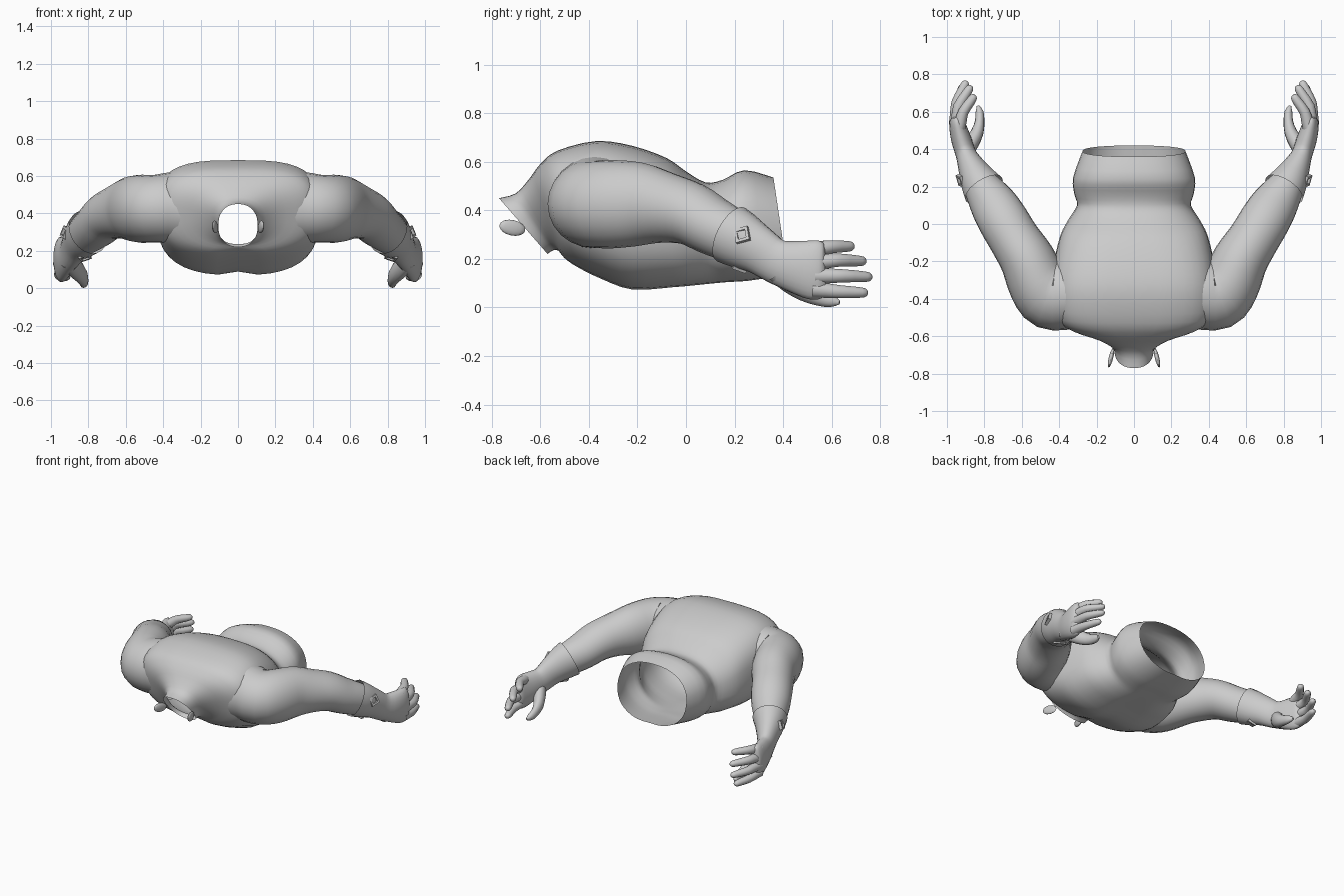
import bpy, bmesh, math
from mathutils import Vector, Matrix

if "Cube" in bpy.data.objects:
    bpy.data.objects.remove(bpy.data.objects["Cube"])


def spline(rows, steps):
    """Catmull-Rom interpolation of parameter rows."""
    out = []
    n = len(rows)
    for i in range(n - 1):
        p0, p1, p2, p3 = rows[max(i - 1, 0)], rows[i], rows[i + 1], rows[min(i + 2, n - 1)]
        for k in range(steps):
            t = k / steps
            out.append([0.5 * (2 * b + (c - a) * t + (2 * a - 5 * b + 4 * c - d) * t * t
                        + (3 * b - a - 3 * c + d) * t ** 3)
                        for a, b, c, d in zip(p0, p1, p2, p3)])
    out.append(list(rows[-1]))
    return out


def finish(name, bm, mirror, angle=50):
    bmesh.ops.recalc_face_normals(bm, faces=bm.faces)
    me = bpy.data.meshes.new(name)
    bm.to_mesh(me)
    bm.free()
    ob = bpy.data.objects.new(name, me)
    bpy.context.collection.objects.link(ob)
    if mirror:
        ob.modifiers.new("mirror", 'MIRROR').use_mirror_merge = False
    bpy.ops.object.select_all(action='DESELECT')
    ob.select_set(True)
    bpy.context.view_layer.objects.active = ob
    bpy.ops.object.shade_smooth_by_angle(angle=math.radians(angle))
    return ob


def skin(name, rings, mirror=True, caps=(False, False)):
    bm = bmesh.new()
    vs = [[bm.verts.new(p) for p in r] for r in rings]
    n = len(rings[0])
    for a, b in zip(vs, vs[1:]):
        for i in range(n):
            j = (i + 1) % n
            bm.faces.new((a[i], a[j], b[j], b[i]))
    if caps[0]:
        bm.faces.new(vs[0])
    if caps[1]:
        bm.faces.new(vs[-1])
    return finish(name, bm, mirror)


def frame(t):
    side = t.cross(Vector((0, 0, 1))).normalized()
    return side, side.cross(t).normalized()


def limb(name, rows, sides=20, steps=3, caps=(False, False)):
    """Loft of ellipses; rows are x, y, z, half width, half height."""
    pts = spline(rows, steps)
    cs = [Vector(p[:3]) for p in pts]
    rings = []
    for i, p in enumerate(pts):
        t = (cs[min(i + 1, len(cs) - 1)] - cs[max(i - 1, 0)]).normalized()
        s, u = frame(t)
        rings.append([cs[i] + s * p[3] * math.cos(a) + u * p[4] * math.sin(a)
                      for a in (2 * math.pi * k / sides for k in range(sides))])
    return skin(name, rings, True, caps)


# Torso: top y, top z, bottom y, bottom z, half width, squareness
torso = [(-.77, .45, -.57, .22, .105, 2.3), (-.70, .47, -.545, .235, .125, 2.3),
         (-.645, .53, -.525, .23, .22, 2.4), (-.60, .59, -.50, .20, .345, 2.7),
         (-.53, .645, -.45, .165, .42, 3.1), (-.37, .685, -.35, .115, .44, 3.2),
         (-.22, .665, -.22, .07, .43, 3.1), (-.08, .615, -.05, .08, .395, 2.8),
         (0, .56, .05, .088, .35, 2.5), (.08, .515, .12, .095, .305, 2.4),
         (.15, .525, .18, .10, .32, 2.4), (.24, .565, .26, .105, .325, 2.4),
         (.36, .535, .42, .13, .275, 2.3)]
rings = []
for yt, zt, yb, zb, w, n in spline(torso, 3):
    ring = []
    for k in range(40):
        a = 2 * math.pi * k / 40
        c, s = math.cos(a), math.sin(a)
        m = n if s > 0 else min(n, 2.7)
        x = w * math.copysign(abs(c) ** (2 / m), c)
        f = .5 + .5 * math.copysign(abs(s) ** (2 / m), s)
        groove = .02 * math.exp(-(x / .06) ** 2) * max(0, -s) * min(1, w / .4) ** 3
        ring.append((x, yb + (yt - yb) * f, zb + (zt - zb) * f + groove))
    rings.append(ring)
skin("torso", rings, False)

# Arms
limb("arm", [(.25, -.37, .43, .20, .20), (.36, -.375, .43, .19, .19),
             (.45, -.375, .425, .188, .18), (.515, -.31, .425, .163, .182),
             (.57, -.19, .425, .148, .172), (.64, -.08, .41, .137, .145),
             (.70, .02, .385, .135, .13), (.755, .11, .335, .125, .12),
             (.82, .21, .285, .095, .108), (.86, .28, .245, .065, .09)], 24)

# Gloves: cuff and palm
limb("glove", [(.802, .185, .30, .115, .125), (.83, .23, .275, .10, .118),
               (.866, .30, .235, .075, .10), (.897, .37, .19, .056, .092),
               (.923, .45, .168, .054, .108), (.942, .52, .155, .046, .122),
               (.948, .56, .152, .036, .115), (.95, .575, .152, .02, .09)], 24, 3, (False, True))

# Fingers, each from base to tip
fingers = [((.940, .50, .235), (.912, .60, .250), (.850, .69, .252)),
           ((.950, .52, .185), (.938, .63, .195), (.870, .74, .190)),
           ((.955, .53, .130), (.948, .65, .130), (.895, .765, .125)),
           ((.950, .52, .075), (.945, .63, .065), (.912, .748, .060))]
for i, (a, b, c) in enumerate(fingers):
    a, b, c = Vector(a), Vector(b), Vector(c)
    rows = [(*a, .035, .035), (*a.lerp(b, .5), .032, .032), (*b, .028, .028),
            (*b.lerp(c, .6), .025, .024), (*b.lerp(c, .9), .02, .019), (*c, .007, .007)]
    limb(f"finger_{i + 1}", rows, 10, 2, (False, True))
limb("thumb", [(.91, .37, .16, .04, .055), (.872, .43, .11, .042, .054),
               (.838, .49, .068, .034, .044), (.825, .55, .04, .025, .034),
               (.826, .60, .027, .021, .026), (.834, .632, .02, .007, .008)],
     12, 2, (False, True))

# Diamond ornaments around the cuff
centre = Vector((.845, .26, .265))
t = Vector((.045, .075, -.045)).normalized()
s, u = frame(t)
for i, deg in enumerate((20, 270)):
    a = math.radians(deg)
    nrm = (s * math.cos(a) + u * math.sin(a)).normalized()
    side = nrm.cross(t)
    pos = centre + s * .092 * math.cos(a) + u * .112 * math.sin(a)
    prof = [(.042, -.012), (.042, .008), (.025, .008), (.025, -.012)]
    rings = [[pos + (t * math.cos(b) + side * math.sin(b)) * r + nrm * h
              for b in (k * math.pi / 2 for k in range(4))] for r, h in prof]
    skin(f"cuff_diamond_{i + 1}", rings, True)

# Small flaps beside the neck opening
bm = bmesh.new()
bmesh.ops.create_uvsphere(bm, u_segments=14, v_segments=8, radius=1)
bm.transform(Matrix.Translation((.123, -.715, .328)) @ Matrix.Rotation(math.radians(14), 4, 'Z')
             @ Matrix.Rotation(math.radians(-12), 4, 'X') @ Matrix.Diagonal((.012, .056, .032, 1)))
finish("neck_flap", bm, True)
